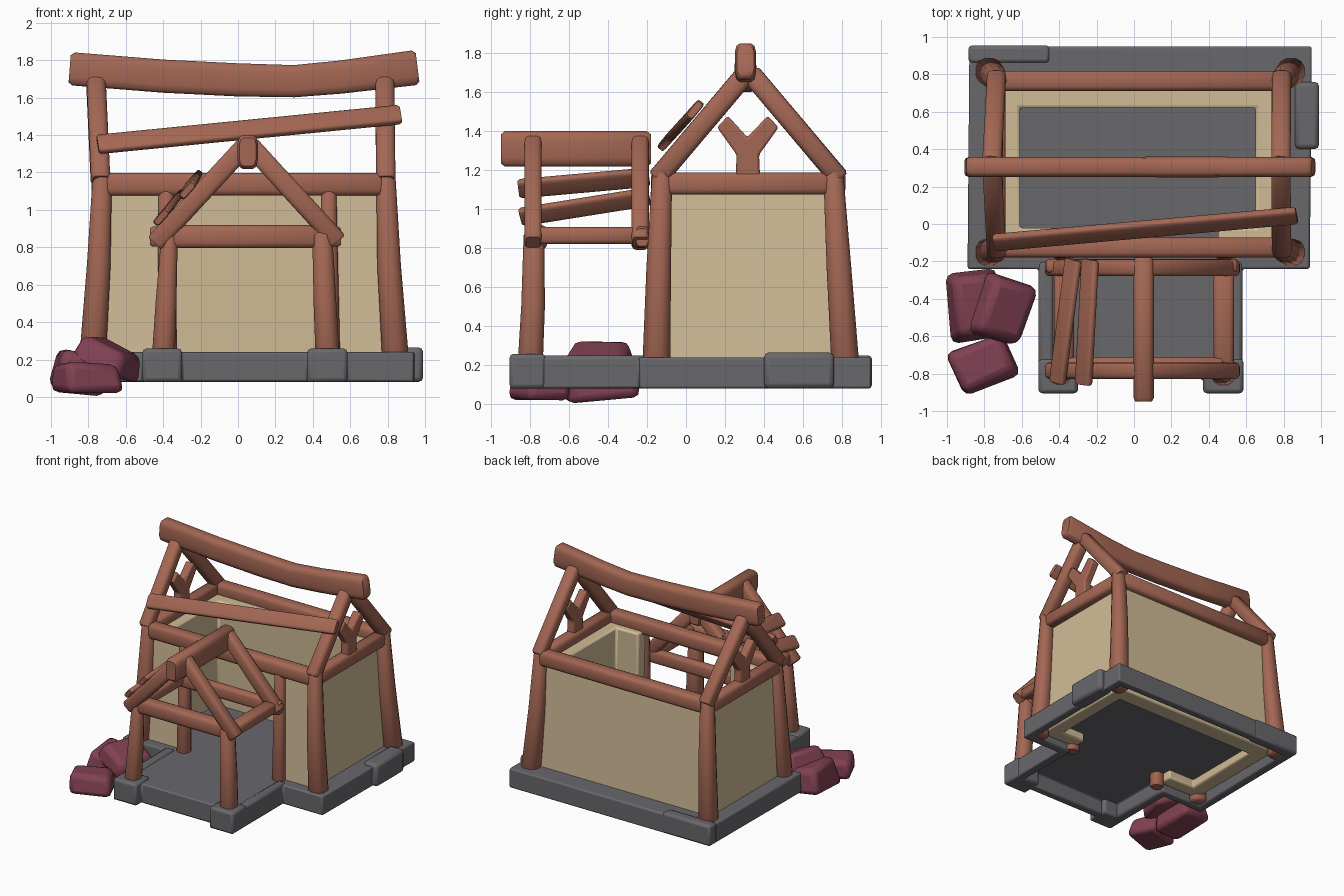
import bpy, bmesh, math, random
from mathutils import Vector, Euler

if "Cube" in bpy.data.objects:
    bpy.data.objects.remove(bpy.data.objects["Cube"])

random.seed(4)


def material(name, rgb):
    m = bpy.data.materials.new(name)
    m.diffuse_color = (*rgb, 1)
    m.use_nodes = True
    m.node_tree.nodes["Principled BSDF"].inputs["Base Color"].default_value = m.diffuse_color
    return m


WOOD = material("brown wood", (0.37, 0.135, 0.088))
PLASTER = material("cream plaster", (0.64, 0.50, 0.31))
STONE = material("grey stone", (0.14, 0.14, 0.152))
ROCK = material("maroon rock", (0.22, 0.052, 0.085))


def finish(name, bm, mat, bevel=0, segments=2, angle=35):
    bmesh.ops.recalc_face_normals(bm, faces=bm.faces[:])
    me = bpy.data.meshes.new(name)
    bm.to_mesh(me)
    bm.free()
    me.materials.append(mat)
    ob = bpy.data.objects.new(name, me)
    bpy.context.collection.objects.link(ob)
    if bevel:
        mod = ob.modifiers.new("bevel", 'BEVEL')
        mod.width, mod.segments = bevel, segments
    bpy.ops.object.select_all(action='DESELECT')
    ob.select_set(True)
    bpy.context.view_layer.objects.active = ob
    bpy.ops.object.shade_smooth_by_angle(angle=math.radians(angle))
    return ob


def bar(name, pts, sizes, up=(0, 0, 1), power=0.5, cap=0.015, mat=WOOD):
    """Timber swept along pts; sizes = (width, height) once or per point."""
    pts = [Vector(p) for p in pts]
    if not isinstance(sizes, list):
        sizes = [sizes] * len(pts)
    rings = []
    n = len(pts)
    for i, (p, (w, h)) in enumerate(zip(pts, sizes)):
        t = (pts[min(i + 1, n - 1)] - pts[max(i - 1, 0)]).normalized()
        s = Vector(up).cross(t).normalized()
        u = t.cross(s)
        if i == 0:
            rings += [(p, s, u, w * .82, h * .82), (p + t * cap, s, u, w, h)]
        elif i == n - 1:
            rings += [(p - t * cap, s, u, w, h), (p, s, u, w * .82, h * .82)]
        else:
            rings.append((p, s, u, w, h))
    bm = bmesh.new()
    loops = []
    N = 12
    for p, s, u, w, h in rings:
        loop = []
        for k in range(N):
            a = 2 * math.pi * (k + .5) / N
            c, d = math.cos(a), math.sin(a)
            x = math.copysign(abs(c) ** power, c) * w / 2
            y = math.copysign(abs(d) ** power, d) * h / 2
            loop.append(bm.verts.new(p + s * x + u * y))
        loops.append(loop)
    for a, b in zip(loops, loops[1:]):
        for k in range(N):
            bm.faces.new((a[k], a[(k + 1) % N], b[(k + 1) % N], b[k]))
    bm.faces.new(loops[0])
    bm.faces.new(loops[-1])
    return finish(name, bm, mat, angle=50)


def post(name, pts, sizes):
    return bar(name, pts, [(s, s) for s in sizes], up=(0, 1, 0), power=0.85)


def prism(outline, z0, z1, bottom=lambda p: p):
    """Extruded plan outline; returns the bmesh and its bottom face."""
    bm = bmesh.new()
    lo = [bm.verts.new((*bottom(p), z0)) for p in outline]
    hi = [bm.verts.new((*p, z1)) for p in outline]
    k = len(lo)
    for i in range(k):
        j = (i + 1) % k
        bm.faces.new((lo[i], lo[j], hi[j], hi[i]))
    bm.faces.new(hi)
    return bm, bm.faces.new(lo[::-1])


def block(name, lo, hi, mat, bevel=0.02, jitter=0, rot=(0, 0, 0), taper=1):
    lo, hi = Vector(lo), Vector(hi)
    c, s = (lo + hi) / 2, hi - lo
    bm = bmesh.new()
    bmesh.ops.create_cube(bm, size=1)
    for v in bm.verts:
        q = Vector(a * b for a, b in zip(v.co, s))
        if v.co.z > 0:
            q.x, q.y = q.x * taper, q.y * taper
        q += Vector(random.uniform(-jitter, jitter) for _ in range(3))
        v.co = c + Euler(rot) .to_matrix() @ q
    return finish(name, bm, mat, bevel)


# stone foundation: T-shaped shell, hollow underneath
plan = [(-.89, -.24), (-.51, -.24), (-.51, -.90), (-.30, -.90), (-.30, -.83),
        (.37, -.83), (.37, -.90), (.58, -.90), (.58, -.24), (.94, -.24),
        (.95, .95), (-.88, .95)]
bm, under = prism(plan, .08, .24)
bmesh.ops.recalc_face_normals(bm, faces=bm.faces[:])
bmesh.ops.inset_region(bm, faces=[under], thickness=.07, use_even_offset=True)
bmesh.ops.inset_region(bm, faces=[under], thickness=.006, use_even_offset=True)
bmesh.ops.translate(bm, verts=under.verts[:], vec=(0, 0, .12))
finish("foundation", bm, STONE, .012)

# raised and bulging stones along the foundation
block("side_stone", (.86, .40, .08), (.99, .76, .265), STONE, .025)
block("back_left_stone", (-.885, .86, .08), (-.45, .955, .25), STONE)
for side, x0, x1 in (("left", -.51, -.30), ("right", .37, .585)):
    block(f"porch_corner_stone_{side}", (x0, -.905, .08), (x1, -.72, .258), STONE)
block("porch_edge_stone_left", (-.51, -.80, .08), (-.43, -.2, .25), STONE)
block("porch_edge_stone_right", (.51, -.80, .08), (.58, -.2, .25), STONE)

# plaster walls, open at the doorway, flaring toward the ground
walls = [(.45, -.13), (.765, -.13), (.765, .76), (-.735, .76), (-.735, -.13),
         (-.38, -.13), (-.38, -.02), (-.61, -.02), (-.61, .62), (.65, .62),
         (.65, -.02), (.45, -.02)]
bm, _ = prism(walls, .13, 1.11,
              lambda p: (.015 + (p[0] - .015) * 1.06, .31 + (p[1] - .31) * 1.07))
finish("plaster_walls", bm, PLASTER, .015)

# leaning corner posts
for sx, xs in (("left", (-.785, -.745, -.725)), ("right", (.85, .808, .79))):
    for sy, ys in (("front", (-.155, -.14, -.122)), ("back", (.825, .785, .755))):
        post(f"corner_post_{sy}_{sx}",
             [(x, y, z) for x, y, z in zip(xs, ys, (.09, .7, 1.2))],
             [.15, .13, .105])

# door posts
for side, x in (("left", -.385), ("right", .485)):
    post(f"door_post_{side}", [(x + .01, -.17, .09), (x, -.14, 1.1)], [.11, .085])

# wall-top beams
for side, y in (("front", -.125), ("back", .765)):
    bar(f"wall_beam_{side}", [(-.70, y, 1.137), (.77, y, 1.137)], (.11, .125))
for side, x in (("left", -.735), ("right", .785)):
    bar(f"wall_beam_{side}", [(x, -.12, 1.132), (x, .75, 1.132)], (.10, .115))

# gable rafters with forked braces
for side, x, top in (("left", -.735, -.76), ("right", .79, .785)):
    bar(f"gable_rafter_front_{side}", [(x, -.15, 1.155), (top, .31, 1.70)],
        (.105, .105), power=.6)
    bar(f"gable_rafter_back_{side}", [(x, .79, 1.155), (top, .33, 1.70)],
        (.105, .105), power=.6)
    bm = bmesh.new()
    fork = [(.255, 1.17), (.26, 1.28), (.16, 1.42), (.215, 1.48), (.315, 1.37),
            (.42, 1.48), (.475, 1.42), (.375, 1.28), (.38, 1.17)]
    f = bm.faces.new([bm.verts.new((x - .035, *p)) for p in fork])
    ext = bmesh.ops.extrude_face_region(bm, geom=[f], use_keep_orig=True)
    bmesh.ops.translate(bm, vec=(.07, 0, 0), verts=[
        g for g in ext["geom"] if isinstance(g, bmesh.types.BMVert)])
    finish(f"forked_brace_{side}", bm, WOOD, .012)

# sagging main ridge and loose roof batten
bar("main_ridge", [(-.90, .305, 1.755), (-.4, .305, 1.715), (0, .305, 1.695),
                   (.3, .305, 1.688), (.55, .305, 1.71), (.96, .305, 1.762)],
    [(.11, .18)] * 3 + [(.115, .175)] + [(.11, .18), (.11, .19)], cap=.02)
bar("roof_batten", [(-.75, -.10, 1.35), (.87, .045, 1.51)], (.115, .045),
    up=(0, -.77, .63), power=.4)

# porch posts and beams
post("porch_post_left", [(-.405, -.805, .09), (-.385, -.785, .5), (-.365, -.78, .88)],
     [.13, .115, .09])
post("porch_post_right", [(.485, -.805, .09), (.465, -.785, .5), (.45, -.78, .88)],
     [.135, .125, .11])
bar("porch_beam_front", [(-.39, -.765, .857), (.48, -.765, .857)], (.11, .125))
bar("porch_beam_back", [(-.47, -.225, .857), (.55, -.225, .857)], (.075, .11))
for side, x in (("left", -.375), ("right", .48)):
    bar(f"porch_beam_{side}", [(x, -.78, .865), (x, -.21, .865)], (.11, .09))

# porch rafters and ridge
for end, y in (("front", -.785), ("back", -.235)):
    bar(f"porch_rafter_left_{end}", [(-.445, y, .82), (.045, y, 1.35)], (.09, .105))
    bar(f"porch_rafter_right_{end}", [(.535, y, .83), (.06, y, 1.35)], (.09, .105))
bar("porch_ridge", [(.052, -.95, 1.31), (.052, -.18, 1.31)], (.11, .185), cap=.02)

# loose boards on the left porch slope
bar("porch_board_lower", [(-.41, -.85, .96), (-.325, -.19, 1.065)], (.11, .04),
    up=(-.74, 0, .67), power=.4)
bar("porch_board_upper", [(-.27, -.86, 1.105), (-.235, -.19, 1.165)], (.115, .04),
    up=(-.74, 0, .67), power=.4)

# rock pile beside the porch
block("rock_back", (-.99, -.63, .03), (-.72, -.26, .24), ROCK, .04, .02,
      (.05, .1, .08), .85)
block("rock_front", (-.975, -.88, .025), (-.645, -.63, .18), ROCK, .04, .02,
      (0, .08, .4), .85)
block("rock_upper", (-.85, -.645, .135), (-.53, -.285, .285), ROCK, .04, .02,
      (0, .42, -.3), .8)
